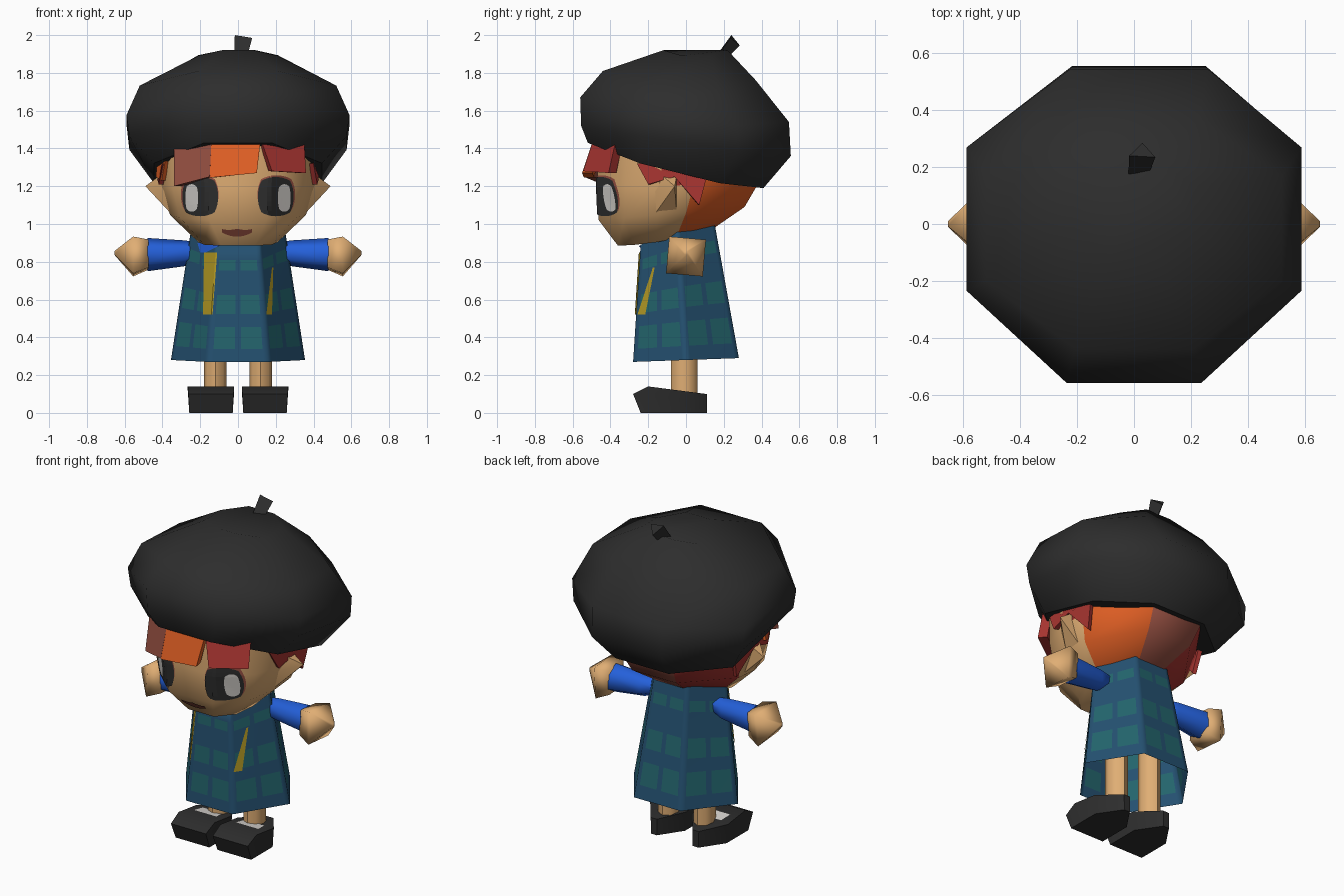
import bpy, bmesh, math
from mathutils import Vector
from mathutils.bvhtree import BVHTree

if "Cube" in bpy.data.objects:
    bpy.data.objects.remove(bpy.data.objects["Cube"])


def srgb(r, g, b):
    return tuple((c / 255 / 12.92 if c < 11 else ((c / 255 + 0.055) / 1.055) ** 2.4)
                 for c in (r, g, b)) + (1,)


COLOURS = {"black": (45, 45, 45), "skin": (224, 174, 116), "blue": (36, 96, 218),
           "dress_blue": (36, 80, 112), "teal": (35, 100, 108), "yellow": (178, 152, 36),
           "white": (216, 212, 207), "orange": (222, 94, 36), "red": (166, 52, 48),
           "brown": (150, 80, 66)}
MATS = {}
for key, col in COLOURS.items():
    MATS[key] = bpy.data.materials.new(key)
    MATS[key].diffuse_color = srgb(*col)


def make(name, verts, faces, mats, index=None, smooth=None, recalc=True):
    me = bpy.data.meshes.new(name)
    me.from_pydata([tuple(v) for v in verts], [], faces)
    for m in mats:
        me.materials.append(MATS[m])
    if index:
        for p, i in zip(me.polygons, index):
            p.material_index = i
    if recalc:
        bm = bmesh.new()
        bm.from_mesh(me)
        bmesh.ops.recalc_face_normals(bm, faces=bm.faces)
        bm.to_mesh(me)
        bm.free()
    ob = bpy.data.objects.new(name, me)
    bpy.context.collection.objects.link(ob)
    if smooth:
        bpy.ops.object.select_all(action='DESELECT')
        ob.select_set(True)
        bpy.context.view_layer.objects.active = ob
        bpy.ops.object.shade_smooth_by_angle(angle=math.radians(smooth))
    return ob


def loft(name, rings, mats, rule=None, bottom=True, top=True, smooth=None):
    """Skin a stack of rings; rule(row, column) gives the material slot."""
    n = len(rings[0])
    verts = [v for r in rings for v in r]
    faces, index = [], []
    for i in range(len(rings) - 1):
        for j in range(n):
            k = (j + 1) % n
            faces.append((i * n + j, i * n + k, i * n + n + k, i * n + n + j))
            index.append(rule(i, j) if rule else 0)
    if bottom:
        faces.append(tuple(reversed(range(n))))
        index.append(0)
    if top:
        faces.append(tuple(range(len(verts) - n, len(verts))))
        index.append(0)
    return make(name, verts, faces, mats, index, smooth)


def tilted(unit, hw, front, back, sag=0):
    """Ring through a front and a back (y, z) point with half width hw."""
    out = []
    for u, v in unit:
        s = (v + 1) / 2
        out.append(Vector((u * hw, front[0] + (back[0] - front[0]) * s,
                           front[1] + (back[1] - front[1]) * s - sag * (1 - v * v))))
    return out


def decal(name, target, mat, shape, n=8, lift=0.007):
    """Thin patch laid on the front of target; shape(s, t) gives (x, z)."""
    me = target.data
    tree = BVHTree.FromPolygons([v.co for v in me.vertices], [p.vertices for p in me.polygons])
    verts = []
    for a in range(n + 1):
        for b in range(n + 1):
            x, z = shape(b / n, a / n)
            hit = tree.ray_cast(Vector((x, -3, z)), Vector((0, 1, 0)))[0]
            verts.append((x, (hit.y if hit else -0.25) - lift, z))
    w = n + 1
    faces = [(a * w + b, a * w + b + 1, a * w + w + b + 1, a * w + w + b)
             for a in range(n) for b in range(n)]
    return make(name, verts, faces, [mat], recalc=False)


def rounded(cx, cz, rx, rz):
    """Square grid squeezed into a rounded oval."""
    def f(s, t):
        p, q = 2 * s - 1, 2 * t - 1
        return (cx + rx * p * math.sqrt(1 - q * q * 0.36),
                cz + rz * q * math.sqrt(1 - p * p * 0.36))
    return f


def quad(bl, br, tr, tl):
    def f(s, t):
        lo, hi = Vector(bl).lerp(Vector(br), s), Vector(tl).lerp(Vector(tr), s)
        return tuple(lo.lerp(hi, t))
    return f


# beret
OCT = [(0.4, -1), (1, -0.41), (1, 0.5), (0.44, 1), (-0.38, 1), (-1, 0.5), (-1, -0.41), (-0.4, -1)]
loft("beret", [tilted(OCT, 0.445, (-0.52, 1.43), (0.41, 1.19), 0.045),
               tilted(OCT, 0.575, (-0.555, 1.52), (0.555, 1.36), 0.01),
               tilted(OCT, 0.59, (-0.56, 1.67), (0.545, 1.54), 0.065),
               tilted(OCT, 0.52, (-0.44, 1.81), (0.37, 1.76), 0.075),
               tilted(OCT, 0.21, (-0.12, 1.92), (0.22, 1.92), 0.035)], ["black"], smooth=50)
loft("beret_stem", [[(-0.02, 0.16, 1.89), (0.05, 0.17, 1.89), (0.025, 0.23, 1.89)],
                    [(-0.017, 0.24, 2.0), (0.075, 0.235, 1.985), (0.03, 0.285, 1.945)]], ["black"])

# head with coloured hair panels at the back
HEAD = [(0.42, -1), (0.85, -0.65), (1, -0.2), (1, 0.2), (0.42, 1)]
HEAD += [(-u, v) for u, v in reversed(HEAD)]


def hair_rule(i, j):
    if j in (2, 6):
        return 2 if i == 2 else 0
    return {3: 1, 4: 3, 5: 2}.get(j, 0)


head = loft("head", [tilted(HEAD, 0.21, (-0.36, 0.885), (0.15, 0.98), 0.02),
                     tilted(HEAD, 0.36, (-0.462, 1.02), (0.31, 1.09)),
                     tilted(HEAD, 0.41, (-0.47, 1.2), (0.38, 1.21)),
                     tilted(HEAD, 0.42, (-0.46, 1.5), (0.36, 1.38))],
            ["skin", "orange", "red", "brown"], hair_rule, smooth=50)

# face details
for side, s in (("left", -1), ("right", 1)):
    decal(side + "_eye_rim", head, "brown", rounded(s * 0.203, 1.155, 0.1, 0.103), lift=0.004)
    decal(side + "_eye", head, "black", rounded(s * 0.2, 1.145, 0.095, 0.104), lift=0.007)
    decal(side + "_eye_shine", head, "white", rounded(s * 0.245, 1.138, 0.034, 0.073), lift=0.0095)
decal("mouth", head, "brown",
      lambda s, t: (0.16 * (s - 0.5) - 0.005, 0.933 + 0.9 * (s - 0.5) ** 2 * 0.1
                    + 0.03 * t * (1.4 - 1.6 * abs(s - 0.5))))

# ears: plates flaring outward to the back
for side, s in (("left", -1), ("right", 1)):
    base = [(s * 0.385, -0.17, 1.17), (s * 0.41, -0.13, 1.26), (s * 0.41, -0.05, 1.25),
            (s * 0.36, -0.05, 1.07), (s * 0.36, -0.16, 1.06)]
    make(side + "_ear", base + [(s * 0.49, -0.06, 1.2)],
         [(i, (i + 1) % 5, 5) for i in range(5)] + [(4, 3, 2, 1, 0)], ["skin"], smooth=45)


# hair locks hanging out of the beret
def lock(name, mat, outer, inward=0.9):
    loft(name, [outer, [(x * inward, y * inward, z) for x, y, z in outer]], [mat])


lock("fringe_left", "brown", [(-0.34, -0.42, 1.2), (-0.15, -0.54, 1.25),
                              (-0.14, -0.49, 1.45), (-0.34, -0.37, 1.45)])
lock("fringe_middle", "orange", [(-0.15, -0.54, 1.245), (0.1, -0.55, 1.27),
                                 (0.12, -0.49, 1.45), (-0.14, -0.49, 1.45)])
lock("fringe_right", "red", [(0.18, -0.545, 1.28), (0.36, -0.41, 1.27),
                             (0.35, -0.37, 1.45), (0.12, -0.49, 1.45)])
for side, s in (("left", -1), ("right", 1)):
    lock(side + "_temple_lock", "red",
         [(s * 0.40, -0.26, 1.32), (s * 0.42, -0.2, 1.21), (s * 0.43, -0.06, 1.25),
          (s * 0.395, 0.07, 1.1), (s * 0.41, 0.11, 1.25), (s * 0.41, -0.04, 1.33)], 0.94)
lock("left_front_lock", "orange", [(-0.38, -0.29, 1.36), (-0.405, -0.23, 1.23),
                                   (-0.435, -0.16, 1.25), (-0.425, -0.16, 1.36)], 0.95)

# dress: each side is cut into strips so blocks of colour can be picked out
BODY = [(0.45, -1), (1, 0), (0.45, 1), (-0.45, 1), (-1, 0), (-0.45, -1)]
fine = []
for a, b in zip(BODY, BODY[1:] + BODY[:1]):
    fine += [tuple(Vector(a).lerp(Vector(b), t)) for t in (0, 0.08, 0.45, 0.55, 0.92)]
hem = tilted(fine, 0.355, (-0.28, 0.27), (0.28, 0.29))
neck = tilted(fine, 0.25, (-0.24, 0.89), (0.15, 1.01), -0.01)
rows = [[p.lerp(q, t) for p, q in zip(hem, neck)]
        for t in (0, 0.11, 0.3, 0.41, 0.57, 0.78, 0.87, 1)]
dress = loft("dress", rows, ["dress_blue", "teal"],
             lambda i, j: int(i in (1, 3, 5) and j % 5 in (1, 3)), bottom=False, smooth=70)

# strap, small strap and collar patch on the dress front
decal("long_strap", dress, "yellow", quad((-0.185, 0.52), (-0.135, 0.52), (-0.11, 0.85), (-0.18, 0.85)))
decal("short_strap", dress, "yellow", quad((0.15, 0.52), (0.18, 0.52), (0.187, 0.77), (0.18, 0.77)))
decal("collar_patch", dress, "blue", quad((-0.2, 0.85), (-0.17, 0.85), (-0.1, 0.885), (-0.215, 0.9)))


# arms
def along_x(s, x, z, r, n, turn):
    return [(s * x, r * math.cos(turn + math.tau * i / n), z + r * math.sin(turn + math.tau * i / n))
            for i in range(n)]


for side, s in (("left", -1), ("right", 1)):
    loft(side + "_sleeve", [along_x(s, 0.17, 0.86, 0.035, 6, math.pi / 6),
                            along_x(s, 0.28, 0.845, 0.068, 6, math.pi / 6),
                            along_x(s, 0.48, 0.838, 0.088, 6, math.pi / 6)], ["blue"], smooth=70)
    loft(side + "_hand", [along_x(s, 0.475, 0.838, 0.105, 4, 0.7),
                          along_x(s, 0.555, 0.828, 0.138, 4, 0.7),
                          along_x(s, 0.655, 0.847, 0.012, 4, 0.7)], ["skin"], smooth=89)

# legs, shoes and socks
SHOE = [(-0.02, 0.11), (-0.115, -0.03), (-0.115, -0.2), (0.115, -0.2), (0.115, -0.03), (0.02, 0.11)]


def height(y):
    return 0.14 - (y + 0.2) * 0.13


for side, s in (("left", -1), ("right", 1)):
    loft(side + "_leg", [[(s * 0.12 + 0.06 * math.cos(math.tau * i / 8),
                           -0.01 + 0.07 * math.sin(math.tau * i / 8), z) for i in range(8)]
                         for z in (0.08, 0.55)], ["skin"], smooth=50)
    cx = s * 0.143
    sole = [(cx + u, y * (1.2 if y < -0.1 else 1), 0) for u, y in SHOE]
    rim = [(cx + u * 1.04, y * (1.4 if y < -0.1 else 1), 0.1 if y < -0.1 else 0.07) for u, y in SHOE]
    upper = [(cx + u * 1.07, y, height(y)) for u, y in SHOE]
    loft(side + "_shoe", [sole, rim, upper], ["black"], smooth=40)
    make(side + "_sock", [(cx + u, y, height(y) + 0.005) for u, y in
                          ((-0.08, -0.12), (0.08, -0.12), (0.07, -0.04), (-0.07, -0.04))],
         [(0, 1, 2, 3)], ["white"], recalc=False)

for m in bpy.data.materials:
    if m.users and not m.is_grease_pencil:
        m.use_nodes = True
        m.node_tree.nodes["Principled BSDF"].inputs["Base Color"].default_value = m.diffuse_color
